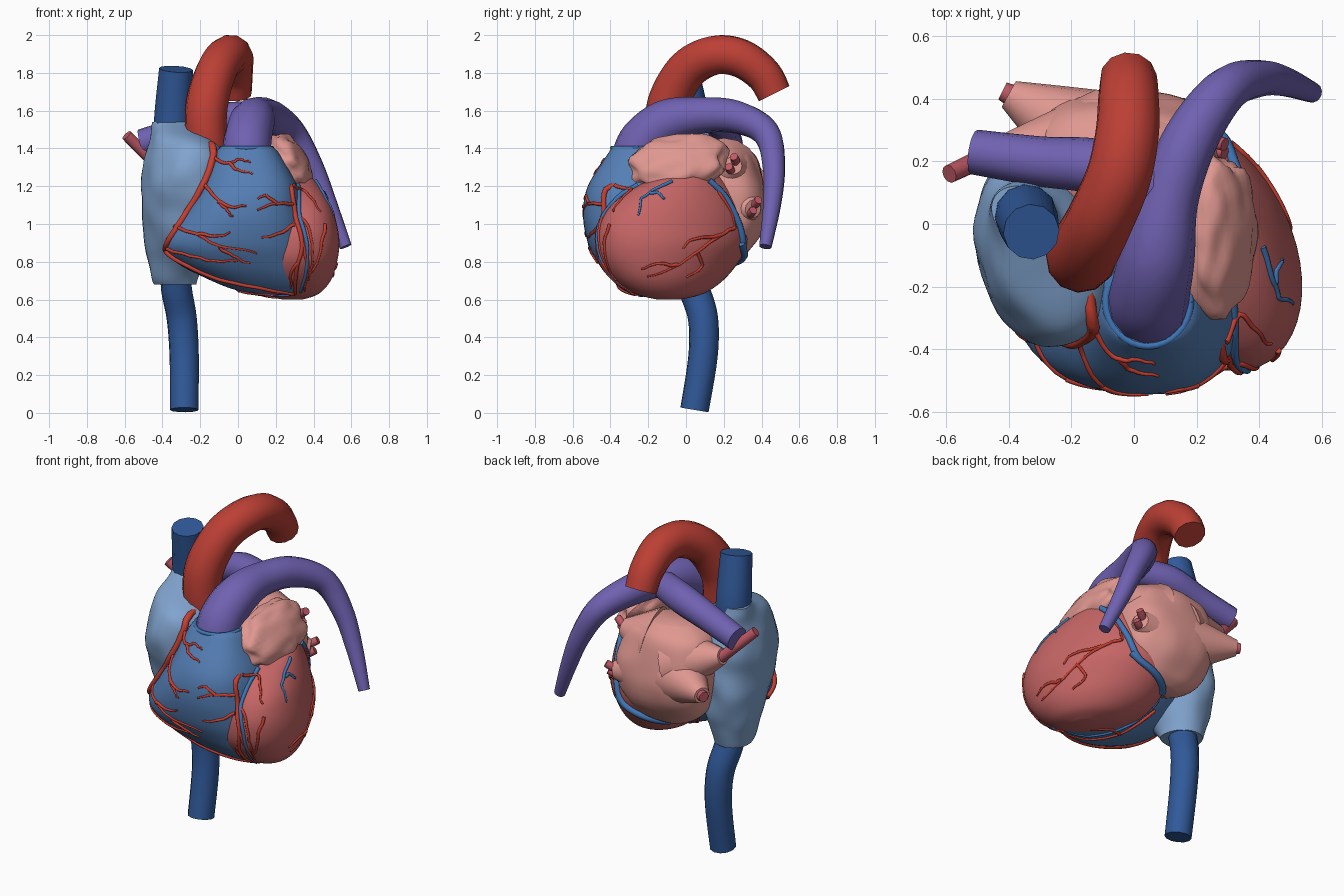
import bpy, bmesh, math, random
from mathutils import Vector, Matrix, noise
from mathutils.bvhtree import BVHTree

if "Cube" in bpy.data.objects:
    bpy.data.objects.remove(bpy.data.objects["Cube"])

random.seed(4)
COL = {
    "aorta_red": (.50, .05, .035), "deep_blue": (.03, .10, .32), "ventricle_blue": (.09, .21, .46),
    "atrium_blue": (.22, .37, .62), "violet": (.16, .12, .44), "muscle_red": (.56, .13, .13),
    "pink": (.74, .31, .28), "vein_pink": (.52, .10, .13), "artery_red": (.58, .05, .03),
    "coronary_blue": (.05, .18, .47)}
MATS = {}
for key, c in COL.items():
    MATS[key] = bpy.data.materials.new(key)
    MATS[key].diffuse_color = (*c, 1)


def spline(pts, n):
    """Catmull-Rom through tuples of any length."""
    pts = [tuple(p) for p in pts]
    p = [pts[0]] + pts + [pts[-1]]
    out = []
    for i in range(1, len(p) - 2):
        for k in range(n):
            t = k / n
            out.append(tuple(.5 * (2 * b + (c - a) * t + (2 * a - 5 * b + 4 * c - d) * t * t
                                   + (3 * b - a - 3 * c + d) * t ** 3)
                             for a, b, c, d in zip(p[i - 1], p[i], p[i + 1], p[i + 2])))
    return out + [pts[-1]]


def finish(name, me, mat):
    me.name = name
    me.materials.clear()
    me.materials.append(MATS[mat])
    me.shade_smooth()
    me.set_sharp_from_angle(angle=math.radians(50))
    ob = bpy.data.objects.new(name, me)
    bpy.context.collection.objects.link(ob)
    return ob


def bm_finish(name, bm, mat):
    bmesh.ops.recalc_face_normals(bm, faces=bm.faces)
    me = bpy.data.meshes.new(name)
    bm.to_mesh(me)
    bm.free()
    return finish(name, me, mat)


def loft(name, mat, rings, power=2.0, shear=0.0, lump=0.0, seg=48):
    """Stack of super-ellipses: (z, cx, cy, rx, ry)."""
    bm = bmesh.new()
    loops = []
    for z, cx, cy, rx, ry in spline(rings, 6):
        loop = []
        for i in range(seg):
            a = 2 * math.pi * i / seg
            c, s = math.cos(a), math.sin(a)
            dx = math.copysign(abs(c) ** (2 / power), c) * rx
            dy = math.copysign(abs(s) ** (2 / power), s) * ry
            v = Vector((cx + dx + shear * dy, cy + dy, z))
            v += Vector((dx, dy, 0)).normalized() * noise.noise(v * 6) * lump
            loop.append(bm.verts.new(v))
        loops.append(loop)
    for a, b in zip(loops, loops[1:]):
        for i in range(seg):
            bm.faces.new((a[i], a[(i + 1) % seg], b[(i + 1) % seg], b[i]))
    bm.faces.new(loops[0])
    bm.faces.new(loops[-1])
    return bm_finish(name, bm, mat)


def tubes(name, mat, paths, res=4):
    """Capped tubes along lists of (x, y, z, radius)."""
    cu = bpy.data.curves.new(name, 'CURVE')
    cu.dimensions = '3D'
    cu.bevel_depth, cu.bevel_resolution, cu.use_fill_caps = 1.0, res, True
    for path in paths:
        sp = cu.splines.new('POLY')
        sp.points.add(len(path) - 1)
        for q, (x, y, z, r) in zip(sp.points, path):
            q.co, q.radius = (x, y, z, 1), r
    tmp = bpy.data.objects.new(name + "_path", cu)
    bpy.context.collection.objects.link(tmp)
    bpy.context.view_layer.update()
    me = bpy.data.meshes.new_from_object(tmp.evaluated_get(bpy.context.evaluated_depsgraph_get()))
    bpy.data.objects.remove(tmp)
    return finish(name, me, mat)


# chambers
rv = loft("right_ventricle", "ventricle_blue", [
    (1.41, .045, -.25, .135, .14), (1.37, .05, -.25, .17, .165), (1.2, .06, -.23, .255, .29),
    (1.05, .03, -.2, .325, .345), (.9, .0, -.18, .39, .34), (.8, .03, -.19, .36, .28),
    (.72, .1, -.2, .285, .21), (.65, .18, -.19, .19, .14), (.62, .25, -.18, .07, .06)], power=2.5)
lv = loft("left_ventricle", "muscle_red", [
    (1.29, .22, .06, .08, .06), (1.27, .22, .04, .14, .13), (1.2, .23, -.01, .19, .25),
    (1.1, .24, -.05, .235, .345), (1.0, .235, -.065, .27, .39), (.9, .22, -.07, .3, .4),
    (.8, .215, -.085, .295, .365), (.7, .23, -.09, .25, .285), (.63, .265, -.09, .155, .18),
    (.6, .29, -.09, .05, .06)], shear=-.26)
ra = loft("right_atrium", "atrium_blue", [
    (.68, -.33, .02, .11, .11), (.72, -.33, .01, .125, .13), (.85, -.31, -.02, .17, .2),
    (1.0, -.3, -.06, .2, .26), (1.15, -.295, -.09, .21, .29), (1.3, -.29, -.1, .205, .29),
    (1.42, -.295, -.09, .175, .24), (1.5, -.335, -.02, .12, .15), (1.54, -.348, .02, .1, .1)],
    power=2.1, shear=-.16, lump=.022)
la = loft("left_atrium", "pink", [
    (.8, -.02, .2, .08, .06), (.85, -.02, .2, .2, .13), (.95, -.03, .22, .27, .18),
    (1.1, -.03, .23, .3, .19), (1.25, -.04, .22, .29, .185), (1.36, -.05, .2, .24, .17),
    (1.42, -.05, .18, .13, .1)], power=2.4, lump=.02)

# left auricle: lumpy lobe leaning inwards, front end dipping
bm = bmesh.new()
bmesh.ops.create_uvsphere(bm, u_segments=40, v_segments=24, radius=1)
for v in bm.verts:
    v.co = Vector([math.copysign(abs(k) ** .85, k) for k in v.co])
    v.co *= 1 + .16 * noise.noise(v.co * 2.2 + Vector((3, 1, 5)))
bm.transform(Matrix.Translation((.265, -.045, 1.325)) @ Matrix.Rotation(math.radians(10), 4, 'X')
             @ Matrix.Rotation(math.radians(-32), 4, 'Y') @ Matrix.Diagonal((.095, .255, .16, 1)))
bm_finish("left_auricle", bm, "pink")

# great vessels
tubes("aorta", "aorta_red", [spline([
    (-.145, -.1, 1.32, .1), (-.17, -.11, 1.5, .11), (-.16, -.085, 1.66, .112),
    (-.11, .01, 1.82, .108), (-.05, .15, 1.893, .106), (-.022, .29, 1.877, .103),
    (-.018, .41, 1.79, .097), (-.018, .467, 1.69, .091)], 7)])
tubes("pulmonary_trunk_and_left_artery", "violet", [spline([
    (.045, -.268, 1.34, .13), (.05, -.225, 1.44, .128), (.075, -.1, 1.54, .12),
    (.11, .08, 1.575, .097), (.18, .27, 1.565, .088), (.29, .425, 1.48, .073),
    (.395, .465, 1.3, .06), (.48, .455, 1.1, .048), (.57, .42, .88, .033)], 7)])
tubes("right_pulmonary_artery", "violet", [spline([
    (.11, .1, 1.57, .08), (-.1, .18, 1.55, .088), (-.3, .2, 1.49, .08), (-.51, .23, 1.43, .072)], 6)])
tubes("superior_vena_cava", "deep_blue", [spline([
    (-.345, .03, 1.46, .1), (-.343, .02, 1.58, .1), (-.328, -.025, 1.82, .09)], 5)])
tubes("inferior_vena_cava", "deep_blue", [spline([
    (-.33, .01, .76, .08), (-.325, .045, .65, .082), (-.298, .09, .5, .08),
    (-.285, .09, .3, .078), (-.285, .045, .016, .076)], 6)])
tubes("pulmonary_valve_rim", "coronary_blue", [[
    (.045 + .135 * math.cos(a), -.25 + .14 * math.sin(a), 1.402, .012)
    for a in (2 * math.pi * i / 32 for i in range(33))]], 2)

# pulmonary veins: flared pink cuffs with darker ends
CUFFS = [((-.12, .24, 1.2), (-.42, .24, 1.3), (-.59, .16, 1.47)),
         ((-.1, .25, 1.12), (-.40, .415, 1.12), (-.42, .425, 1.12)),
         ((.08, .21, 1.27), (.26, .25, 1.31), (.29, .24, 1.33)),
         ((.06, .25, 1.1), (.25, .355, 1.08), (.28, .37, 1.1))]
cuffs, veins = [], []
for a, b, c in CUFFS:
    m = Vector(a).lerp(Vector(b), .6)
    cuffs.append(spline([(*a, .19), (*m, .105), (*b, .047)], 6))
    if a[0] < 0:
        veins.append([(*m, .03), (*b, .034), (*c, .03)])
    else:
        for dz in (-.027, .027):
            up = Vector((0, dz * .5, dz))
            veins.append([(*m, .024), (*(Vector(b) + up), .024), (*(Vector(c) + up), .022)])
tubes("vein_cuffs", "pink", cuffs, 6)
tubes("pulmonary_veins", "vein_pink", veins, 3)

# coronary vessels: drawn in a flat view, then cast on to the chambers
vs, fs = [], []
for ob in (rv, lv, ra):
    k = len(vs)
    vs += [v.co.copy() for v in ob.data.vertices]
    fs += [[i + k for i in p.vertices] for p in ob.data.polygons]
TREE = BVHTree.FromPolygons(vs, fs)
VIEWS = {"front": (lambda a, b: (a, -3, b), (0, 1, 0)), "right": (lambda a, b: (3, a, b), (-1, 0, 0)),
         "back": (lambda a, b: (a, 3, b), (0, -1, 0)), "below": (lambda a, b: (a, b, -3), (0, 0, 1))}


def cast(view, pts, r0, r1, wiggle=.008, start=()):
    org, d = VIEWS[view]
    flat = spline(pts, 6)
    path = [(*s, r0) for s in start]
    for i, (a, b) in enumerate(flat):
        r = r0 + (r1 - r0) * i / (len(flat) - 1)
        a += random.uniform(-wiggle, wiggle)
        b += random.uniform(-wiggle, wiggle)
        hit, nor, _, _ = TREE.ray_cast(Vector(org(a, b)), Vector(d))
        if hit is not None:
            path.append((*(hit + nor * r * .3), r))
    # even out steps between chambers
    mid = [tuple((x + 2 * y + z) / 4 for x, y, z in zip(*t)) for t in zip(path, path[1:], path[2:])]
    return path[:1] + mid + path[-1:]


def branches(view, lists, r0=.010, r1=.005, wiggle=.008):
    return [p for p in (cast(view, l, r0, r1, wiggle) for l in lists) if len(p) > 2]


right_cor = [cast("front", [(-.13, 1.37), (-.18, 1.22), (-.28, 1.04), (-.37, .9), (-.37, .85), (-.28, .79),
                            (-.1, .71), (.1, .665), (.3, .63)], .02, .009, .002,
                  [(-.15, -.19, 1.42), (-.14, -.27, 1.425), (-.13, -.34, 1.41)])]
right_cor += branches("front", [
    [(-.14, 1.36), (-.05, 1.32), (0, 1.34), (.07, 1.33)], [(-.05, 1.32), (0, 1.28), (.07, 1.27)],
    [(-.19, 1.22), (-.1, 1.12), (-.06, 1.07), (-.03, 1.04)], [(-.1, 1.12), (-.03, 1.09), (.04, 1.1)],
    [(-.33, .98), (-.2, .94), (-.1, .88), (.1, .85)], [(-.1, .88), (-.02, .83), (.06, .79)],
    [(-.22, .95), (-.12, .93), (-.05, .95)], [(-.37, .87), (-.25, .83), (-.1, .8), (0, .81)]])
tubes("right_coronary_artery", "artery_red", right_cor, 2)

left_cor = [cast("front", [(.28, 1.2), (.3, 1.05), (.34, .9), (.31, .75), (.3, .63)], .015, .008, .003,
                 [(.24, -.22, 1.27)])]
left_cor += branches("front", [
    [(.29, 1.1), (.2, 1.11), (.1, 1.07)], [(.2, 1.11), (.15, 1.15), (.1, 1.14)],
    [(.3, 1.0), (.2, .94), (.12, .93)], [(.29, 1.2), (.37, 1.16), (.43, 1.07)],
    [(.31, 1.04), (.38, .98), (.39, .85), (.38, .72)], [(.34, .9), (.37, .78), (.35, .64)],
    [(.32, .8), (.28, .74), (.28, .66)]])
left_cor += branches("right", [
    [(.16, 1.2), (.23, 1.08), (.26, .98)], [(.25, .98), (.18, .94), (.06, .85), (-.05, .78), (-.2, .72)],
    [(.18, .94), (.05, .92), (-.02, .87)], [(.06, .85), (.08, .77), (0, .72)],
    [(-.05, .78), (-.14, .79), (-.23, .77)], [(-.41, 1.0), (-.43, .85), (-.37, .7)]])
left_cor += branches("below", [[(-.12, .05), (0, -.12), (.12, -.25), (.25, -.3)],
                               [(0, -.12), (.1, -.1), (.2, -.13)]])
tubes("left_coronary_artery", "artery_red", left_cor, 2)

blue = [cast("front", [(.32, 1.2), (.325, 1.05), (.365, .9), (.36, .75), (.33, .64)], .013, .007, .003)]
blue += branches("right", [[(-.08, 1.22), (-.19, 1.17), (-.24, 1.12), (-.25, 1.04)],
                           [(-.19, 1.17), (-.14, 1.16), (-.12, 1.13)]])
blue += branches("right", [[(.12, 1.23), (.2, 1.15), (.26, 1.04), (.29, .95), (.3, .87)]], .016, .02, 0)
blue += branches("back", [[(.26, .9), (.2, .86), (.08, .82), (-.03, .79)]], .02, .022, 0)
blue += branches("below", [[(-.1, .1), (.03, -.08), (.15, -.21), (.28, -.26)]])
tubes("cardiac_veins", "coronary_blue", blue, 2)

for m in bpy.data.materials:
    if m.users and not m.is_grease_pencil:
        m.use_nodes = True
        m.node_tree.nodes["Principled BSDF"].inputs["Base Color"].default_value = m.diffuse_color
